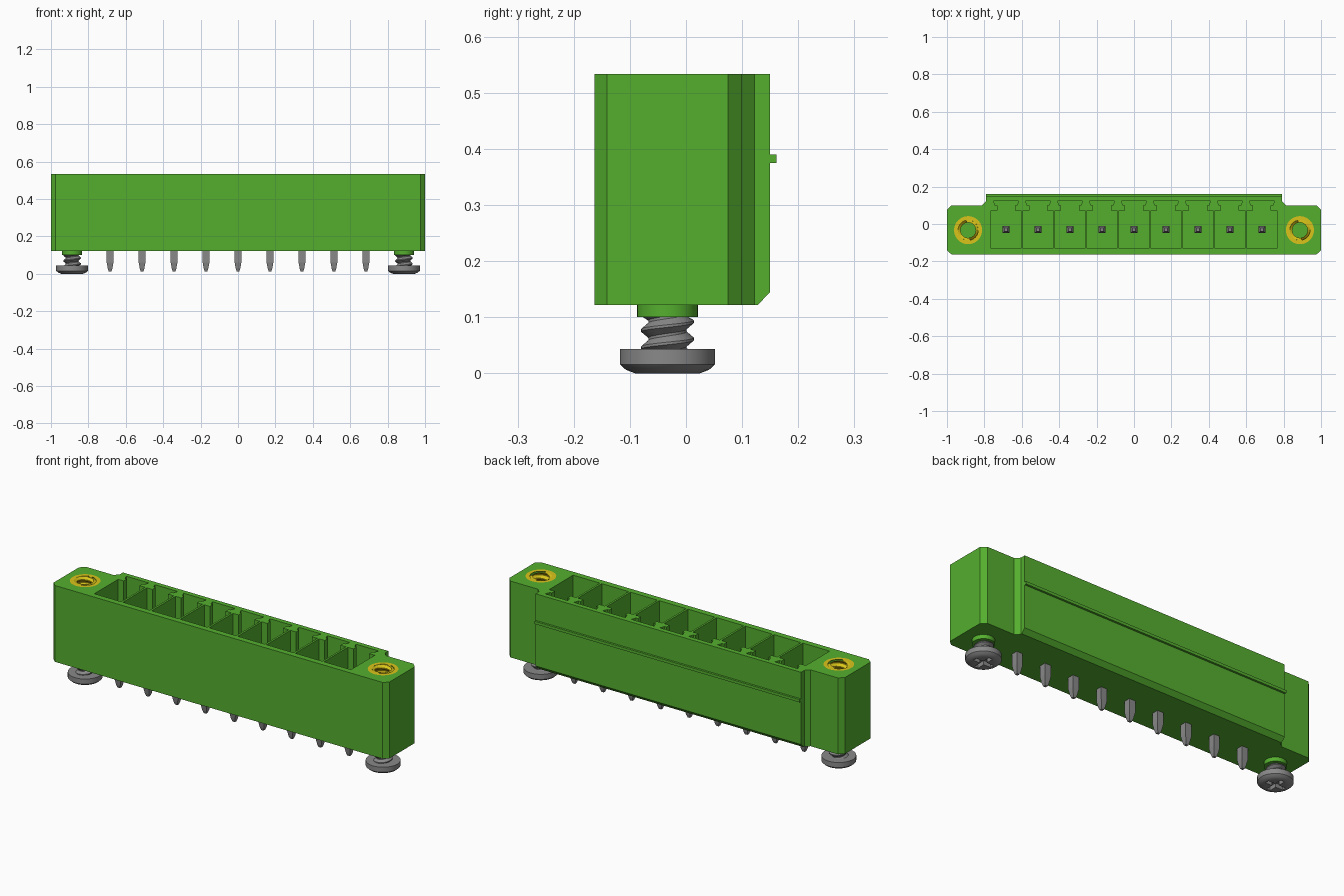
import bpy, bmesh, math
from mathutils import Matrix

if "Cube" in bpy.data.objects:
    bpy.data.objects.remove(bpy.data.objects["Cube"])


def material(name, rgb, metallic=0.0):
    m = bpy.data.materials.new(name)
    m.use_nodes = True
    m.diffuse_color = (*rgb, 1)
    bsdf = next(n for n in m.node_tree.nodes if n.type == 'BSDF_PRINCIPLED')
    bsdf.inputs["Base Color"].default_value = (*rgb, 1)
    return m


GREEN = material("green plastic", (0.09, 0.43, 0.028))
STEEL = material("grey steel", (0.25, 0.25, 0.25))
BRASS = material("yellow brass", (0.70, 0.56, 0.01))


def finish(name, bm, mat, smooth=False):
    bmesh.ops.recalc_face_normals(bm, faces=bm.faces)
    mesh = bpy.data.meshes.new(name)
    bm.to_mesh(mesh)
    bm.free()
    mesh.materials.append(mat)
    ob = bpy.data.objects.new(name, mesh)
    bpy.context.collection.objects.link(ob)
    if smooth:
        bpy.ops.object.select_all(action='DESELECT')
        ob.select_set(True)
        bpy.context.view_layer.objects.active = ob
        bpy.ops.object.shade_smooth_by_angle(angle=math.radians(30))
    return ob


def prism(bm, outline, low, high, axis='Z'):
    """Extrude an outline of (x, y) along z, or of (y, z) along x."""
    def place(p, h):
        return (p[0], p[1], h) if axis == 'Z' else (h, p[0], p[1])
    a = [bm.verts.new(place(p, low)) for p in outline]
    b = [bm.verts.new(place(p, high)) for p in outline]
    n = len(outline)
    bm.faces.new(a[::-1])
    bm.faces.new(b)
    for i in range(n):
        j = (i + 1) % n
        bm.faces.new((a[i], a[j], b[j], b[i]))


def circle(cx, cy, r, n=40):
    return [(cx + r * math.cos(2 * math.pi * i / n),
             cy + r * math.sin(2 * math.pi * i / n)) for i in range(n)]


def lathe(name, profile, x, y, mat, segs=40, caps=True, turn=0.0, smooth=True):
    """Revolve (radius, z) pairs about a vertical axis."""
    bm = bmesh.new()
    rings = []
    for r, z in profile:
        rings.append([bm.verts.new((x + r * math.cos(turn + 2 * math.pi * i / segs),
                                    y + r * math.sin(turn + 2 * math.pi * i / segs), z))
                      for i in range(segs)])
    for a, b in zip(rings, rings[1:]):
        for i in range(segs):
            j = (i + 1) % segs
            bm.faces.new((a[i], a[j], b[j], b[i]))
    if caps:
        bm.faces.new(rings[0][::-1])
        bm.faces.new(rings[-1])
    return finish(name, bm, mat, smooth)


def thread(name, x, y, root, crest, z0, z1, pitch, mat, inside=False, segs=32):
    """Helical thread; heights are clamped so that both ends are flat."""
    bm = bmesh.new()
    steps = [(0.0, root), (0.35, crest), (0.5, crest), (0.85, root)]
    turns = math.ceil((z1 - z0) / pitch) + 1
    rows = [(z0 + pitch * (t - 1 + f), r) for t in range(turns + 1) for f, r in steps]
    cols = []
    for i in range(segs + 1):
        a = 2 * math.pi * i / segs
        cols.append([bm.verts.new((x + r * math.cos(a), y + r * math.sin(a),
                                   min(max(z + pitch * i / segs, z0), z1)))
                     for z, r in rows])
    for a, b in zip(cols, cols[1:]):
        for k in range(len(rows) - 1):
            quad = (a[k], b[k], b[k + 1], a[k + 1])
            if max(v.co.z for v in quad) - min(v.co.z for v in quad) > 1e-6:
                bm.faces.new(quad)
    bmesh.ops.remove_doubles(bm, verts=bm.verts, dist=1e-5)
    bmesh.ops.delete(bm, geom=[v for v in bm.verts if not v.link_faces], context='VERTS')
    ob = finish(name, bm, mat)
    # Point the surface away from the axis, or toward it for a nut thread
    mesh = ob.data
    side = sum((p.center.x - x) * p.normal.x + (p.center.y - y) * p.normal.y
               for p in mesh.polygons)
    if (side > 0) == inside:
        mesh.flip_normals()
    return ob


def cut(ob, bm):
    cutter = finish("cutter", bm, ob.data.materials[0])
    mod = ob.modifiers.new("cut", 'BOOLEAN')
    mod.operation = 'DIFFERENCE'
    mod.solver = 'EXACT'
    mod.object = cutter
    bpy.context.view_layer.objects.active = ob
    bpy.ops.object.modifier_apply(modifier=mod.name)
    bpy.data.objects.remove(cutter)


BOTTOM, TOP = 0.122, 0.533
PITCH, PIN_Y = 0.171, -0.03
SCREW_X, SCREW_Y = 0.887, -0.033
INSERT_Z = 0.32

# Housing: chamfered outline with a deeper middle section
half = [(0.975, -0.163), (1, -0.141), (1, 0.075), (0.975, 0.1),
        (0.812, 0.1), (0.79, 0.122), (0.79, 0.15)]
bm = bmesh.new()
prism(bm, half + [(-x, y) for x, y in reversed(half)], BOTTOM, TOP)
housing = finish("housing", bm, GREEN)

# Sloped lower back edge
bm = bmesh.new()
prism(bm, [(0.128, 0.122), (0.118, 0.112), (0.17, 0.112), (0.17, 0.165)], -0.9, 0.9, 'X')
cut(housing, bm)

# Nine contact pockets, each with a keyed slot at the back, and two insert holes
side = [(0.08, -0.131), (0.08, 0.072), (0.047, 0.072), (0.047, 0.098),
        (0.058, 0.098), (0.068, 0.124)]
bm = bmesh.new()
for i in range(-4, 5):
    shape = side + [(-x, y) for x, y in reversed(side)]
    prism(bm, [(x + i * PITCH, y) for x, y in shape], 0.2, 0.6)
for s in (-1, 1):
    prism(bm, circle(s * SCREW_X, SCREW_Y, 0.075), INSERT_Z, 0.6)
cut(housing, bm)

# Latching rib along the back
bm = bmesh.new()
prism(bm, [(0.145, 0.375), (0.161, 0.375), (0.161, 0.39), (0.145, 0.39)], -0.79, 0.79, 'X')
finish("back_rib", bm, GREEN)

# Square contact pins with tapered ends
pin = [(0.007, 0.012), (0.012, 0.027), (0.018, 0.06), (0.018, 0.39), (0.009, 0.42)]
for i in range(-4, 5):
    lathe(f"contact_pin_{i + 5}", [(r * math.sqrt(2), z) for r, z in pin],
          i * PITCH, PIN_Y, STEEL, segs=4, turn=math.pi / 4, smooth=False)

for s, label in ((1, "left"), (-1, "right")):
    x = s * SCREW_X
    # Brass threaded insert
    lathe(f"{label}_insert", [(0.075, INSERT_Z), (0.075, TOP), (0.054, TOP)],
          x, SCREW_Y, BRASS, caps=False)
    thread(f"{label}_insert_thread", x, SCREW_Y, 0.054, 0.041,
           INSERT_Z, TOP, 0.034, BRASS, inside=True)
    # Collar under the flange
    lathe(f"{label}_collar", [(0.054, 0.1), (0.054, 0.125)], x, SCREW_Y, GREEN)
    # Screw shank and head
    thread(f"{label}_screw_thread", x, SCREW_Y, 0.034, 0.047, 0.04, 0.102, 0.031, STEEL)
    head = lathe(f"{label}_screw_head",
                 [(0.058, 0), (0.074, 0.006), (0.085, 0.016), (0.085, 0.043)],
                 x, SCREW_Y, STEEL)
    # Cross recess
    w, l = 0.011, 0.052
    bm = bmesh.new()
    prism(bm, [(x + dx, SCREW_Y + dy) for dx, dy in
               [(l, -w), (l, w), (w, w), (w, l), (-w, l), (-w, w),
                (-l, w), (-l, -w), (-w, -w), (-w, -l), (w, -l), (w, -w)]], -0.02, 0.022)
    cut(head, bm)
